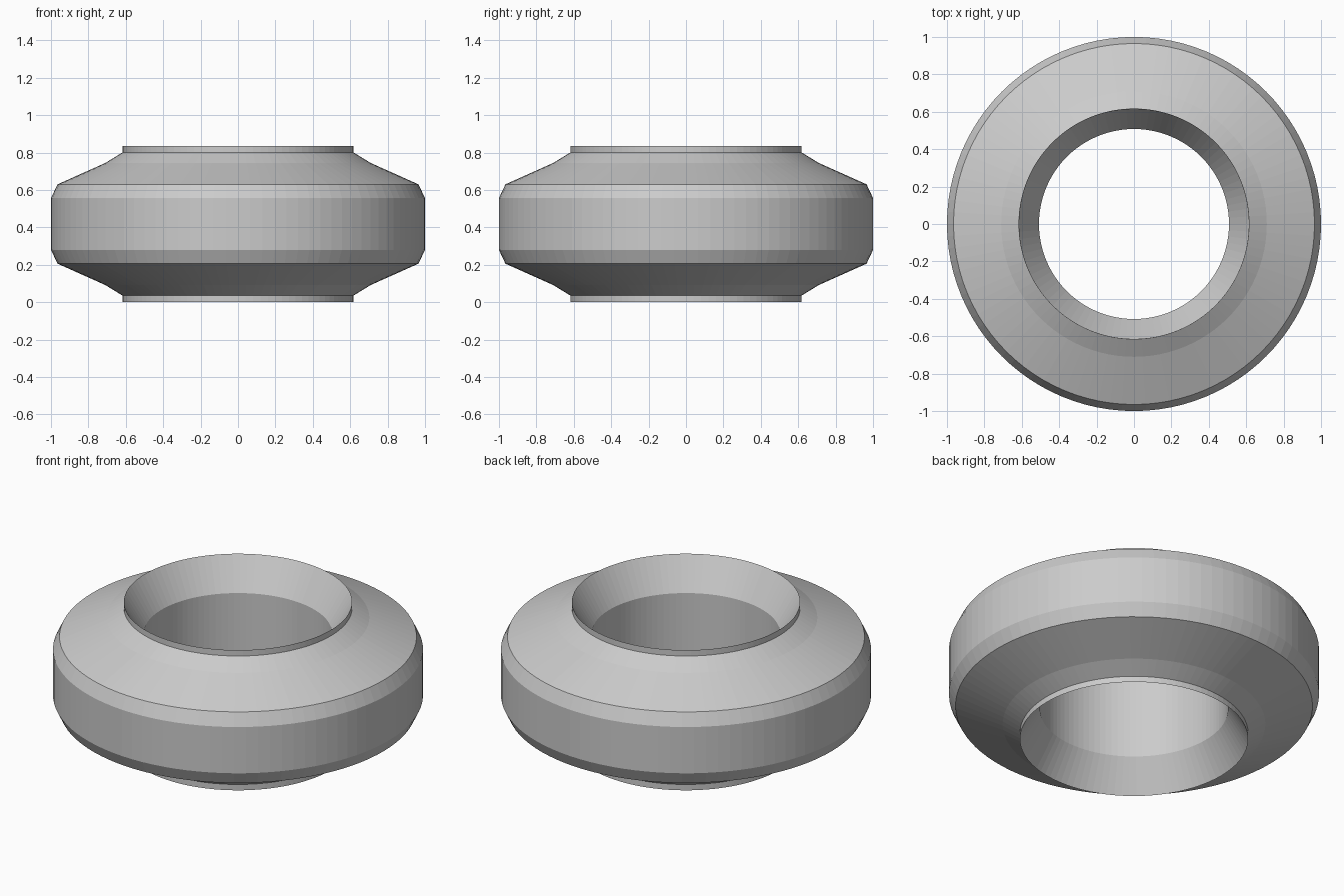
import bpy, bmesh
from math import cos, sin, tau

if "Cube" in bpy.data.objects:
    bpy.data.objects.remove(bpy.data.objects["Cube"])

SEGMENTS = 96
HEIGHT = 0.836

# lower half of the cross-section (radius, height), from bore to outer wall
lower = [(0.508, 0.184), (0.617, 0.0), (0.617, 0.035), (0.71, 0.092),
         (0.965, 0.206), (1.0, 0.28)]
profile = lower + [(r, HEIGHT - z) for r, z in reversed(lower)]


def lathe(name, points, segments):
    """Closed ring made by spinning a closed cross-section around z."""
    bm = bmesh.new()
    rings = []
    for i in range(segments):
        a = tau * i / segments
        rings.append([bm.verts.new((r * cos(a), r * sin(a), z)) for r, z in points])
    n = len(points)
    for i in range(segments):
        a, b = rings[i], rings[(i + 1) % segments]
        for j in range(n):
            k = (j + 1) % n
            bm.faces.new((a[j], b[j], b[k], a[k]))
    bmesh.ops.recalc_face_normals(bm, faces=bm.faces[:])
    mesh = bpy.data.meshes.new(name)
    bm.to_mesh(mesh)
    bm.free()
    obj = bpy.data.objects.new(name, mesh)
    bpy.context.collection.objects.link(obj)
    return obj


# bevelled ring with flared bore and raised collars
lathe("roller_ring", profile, SEGMENTS)
